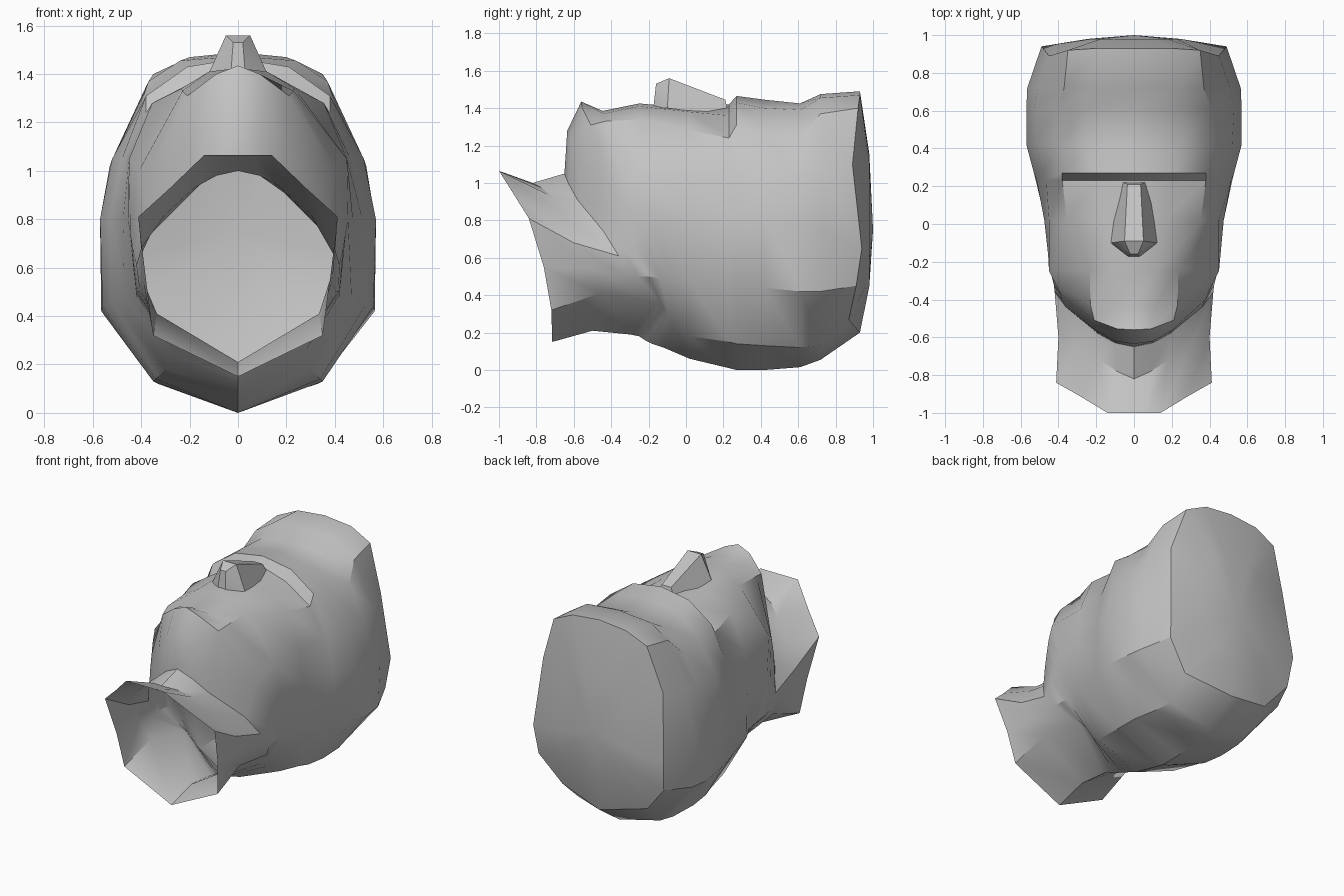
import bpy, bmesh, math

if "Cube" in bpy.data.objects:
    bpy.data.objects.remove(bpy.data.objects["Cube"], do_unlink=True)

grey = bpy.data.materials.new("plain grey")
grey.use_nodes = True
GREY = (0.55, 0.55, 0.55, 1)
grey.diffuse_color = GREY
grey.node_tree.nodes["Principled BSDF"].inputs["Base Color"].default_value = GREY


def finish(bm, name, angle):
    bmesh.ops.recalc_face_normals(bm, faces=bm.faces[:])
    mesh = bpy.data.meshes.new(name)
    bm.to_mesh(mesh)
    bm.free()
    mesh.materials.append(grey)
    obj = bpy.data.objects.new(name, mesh)
    bpy.context.collection.objects.link(obj)
    bpy.ops.object.select_all(action='DESELECT')
    obj.select_set(True)
    bpy.context.view_layer.objects.active = obj
    bpy.ops.object.shade_smooth_by_angle(angle=math.radians(angle))
    return obj


def flat(y, *section):
    """Half section at one y, from the nape side up to the face."""
    return [(x, y, z) for x, z in section]


def mirrored(half):
    """Close a half section into a full ring."""
    return half + [(-x, y, z) for x, y, z in half[-2:0:-1]]


def loft(bm, rings):
    loops = [[bm.verts.new(p) for p in mirrored(r)] for r in rings]
    for a, b in zip(loops, loops[1:]):
        n = len(a)
        for i in range(n):
            j = (i + 1) % n
            bm.faces.new((a[i], a[j], b[j], b[i]))
    return loops


# Crown edge, and a shallow dome inside it
crown = [(0, .93, .20), (.32, .87, .27), (.47, .91, .45), (.49, .94, .65),
         (.45, .89, 1.1), (.35, .92, 1.40), (.2, .93, 1.47), (0, .93, 1.49)]
dome = [(x * .5, .98, .75 + (z - .75) * .55) for x, y, z in crown]

# Skull from the hair to the eye sockets
skull = [
    flat(.72, (0, .055), (.31, .13), (.55, .42), (.565, .75),
         (.51, 1.07), (.37, 1.37), (.24, 1.455), (0, 1.475)),
    flat(.61, (0, .015), (.33, .12), (.565, .42), (.57, .78),
         (.53, 1.02), (.41, 1.25), (.25, 1.39), (0, 1.425)),
    flat(.42, (0, 0), (.35, .13), (.56, .44), (.57, .8),
         (.52, 1.05), (.40, 1.27), (.25, 1.40), (0, 1.445)),
    flat(.27, (0, 0), (.34, .14), (.53, .45), (.53, .8),
         (.48, 1.05), (.38, 1.31), (.21, 1.43), (0, 1.465)),
    flat(.23, (0, .01), (.33, .15), (.52, .46), (.515, .8),
         (.465, 1.05), (.38, 1.24), (.2, 1.36), (0, 1.42)),
    flat(.02, (0, .06), (.30, .18), (.47, .47), (.475, .8),
         (.45, 1.05), (.355, 1.28), (.16, 1.38), (0, 1.40)),
]

# Cheeks, mouth, chin and the edge of the jaw
jaw = [
    [(0, -.12, .12), (.27, -.07, .24), (.42, -.08, .48), (.455, -.16, .8),
     (.45, -.25, 1.05), (.235, -.24, 1.34), (.12, -.25, 1.41), (0, -.25, 1.425)],
    [(0, -.18, .14), (.28, -.09, .28), (.42, -.14, .49), (.445, -.23, .74),
     (.41, -.33, 1.0), (.23, -.43, 1.33), (.11, -.44, 1.37), (0, -.445, 1.385)],
    [(0, -.22, .16), (.29, -.10, .31), (.42, -.2, .5), (.435, -.28, .68),
     (.39, -.37, .94), (.21, -.51, 1.31), (.09, -.555, 1.40), (0, -.56, 1.435)],
    [(0, -.25, .18), (.30, -.12, .34), (.415, -.26, .5), (.425, -.32, .64),
     (.38, -.40, .85), (.2, -.565, 1.1), (.1, -.62, 1.24), (0, -.635, 1.28)],
    [(0, -.30, .19), (.32, -.14, .36), (.405, -.33, .5), (.42, -.36, .61),
     (.36, -.44, .74), (.19, -.58, .91), (.1, -.63, 1.0), (0, -.65, 1.05)],
]

# Open neck, slanting out to the rim
neck = [
    [(0, -.50, .21), (.335, -.46, .41), (.39, -.5, .54), (.40, -.6, .68),
     (.30, -.65, .82), (.18, -.72, .93), (.09, -.78, .98), (0, -.82, 1.0)],
    [(0, -.715, .15), (.35, -.72, .32), (.38, -.76, .55), (.412, -.84, .81),
     (.28, -.915, .93), (.14, -1, 1.065), (.07, -1, 1.065), (0, -1, 1.065)],
]

bm = bmesh.new()
loops = loft(bm, [dome, crown] + skull + jaw + neck)
tip = bm.verts.new((0, 1.0, .75))
for i, v in enumerate(loops[0]):
    bm.faces.new((tip, v, loops[0][i - 1]))
finish(bm, "head", 32)

# Nose: bridge, flat ridge, flared wings and a sloping underside
nose_half = {
    "bridge": (.035, .21, 1.445), "bridge_base": (.08, .23, 1.36),
    "tip": (.05, -.09, 1.56), "wing": (.122, -.10, 1.40),
    "under": (.02, -.16, 1.53), "root": (.03, -.175, 1.40),
}
bm = bmesh.new()
sides = [{k: bm.verts.new((s * x, y, z)) for k, (x, y, z) in nose_half.items()}
         for s in (1, -1)]
for v in sides:
    for names in (("bridge", "bridge_base", "wing", "tip"),
                  ("tip", "wing", "under"), ("under", "wing", "root")):
        bm.faces.new([v[n] for n in names])
outline = ("bridge_base", "bridge", "tip", "under", "root", "wing", "bridge_base")
for a, b in zip(outline[:4], outline[1:5]):
    bm.faces.new((sides[0][a], sides[0][b], sides[1][b], sides[1][a]))
finish(bm, "nose", 25)
